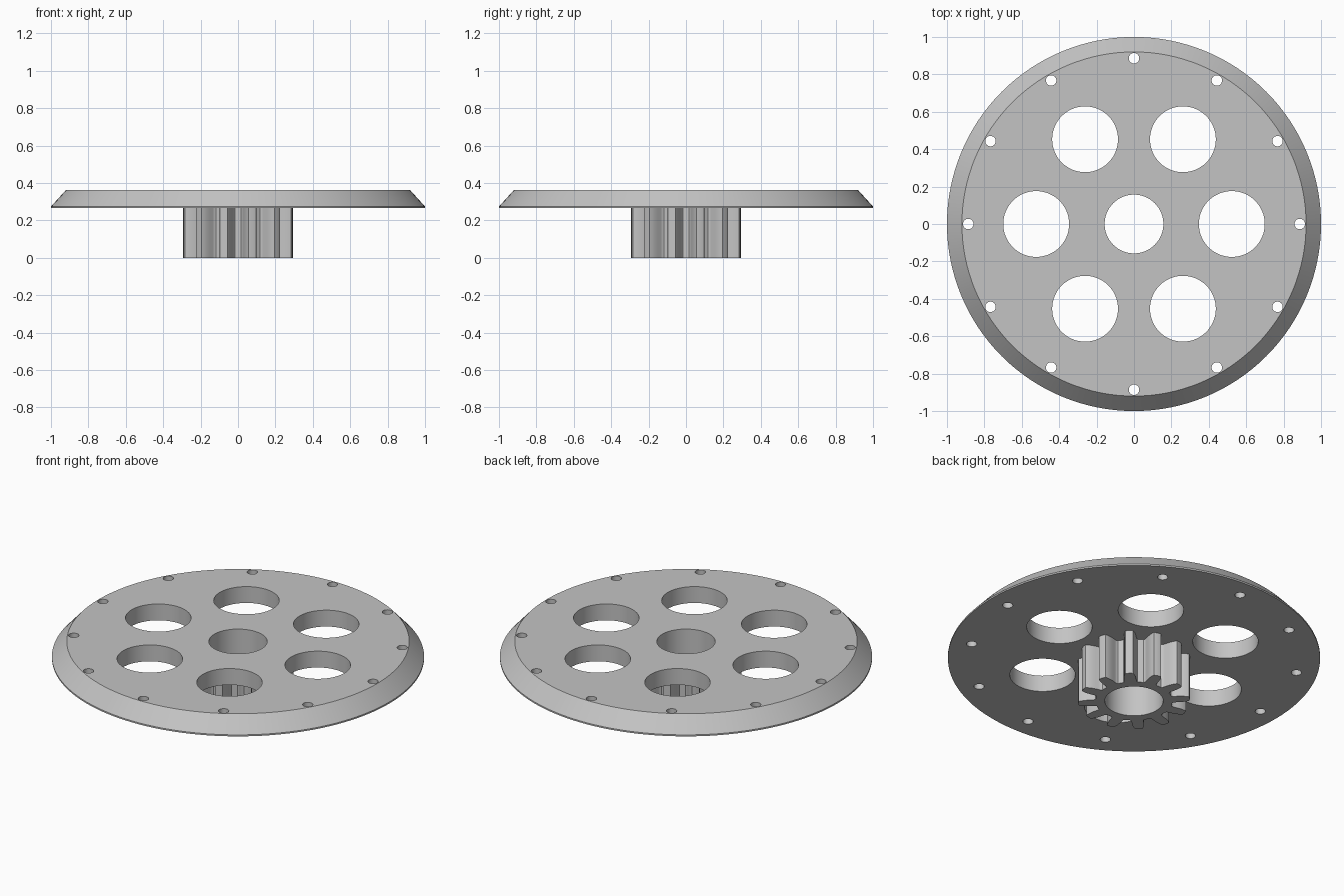
import bpy, bmesh, math

if "Cube" in bpy.data.objects:
    bpy.data.objects.remove(bpy.data.objects["Cube"])

steel = bpy.data.materials.new("steel grey")
steel.diffuse_color = (0.55, 0.55, 0.55, 1)
steel.use_nodes = True
steel.node_tree.nodes["Principled BSDF"].inputs["Base Color"].default_value = steel.diffuse_color


def make_object(name, bm):
    bmesh.ops.recalc_face_normals(bm, faces=bm.faces)
    mesh = bpy.data.meshes.new(name)
    bm.to_mesh(mesh)
    bm.free()
    obj = bpy.data.objects.new(name, mesh)
    bpy.context.collection.objects.link(obj)
    mesh.materials.append(steel)
    return obj


def ring(bm, radius, z, n):
    return [bm.verts.new((radius * math.cos(2 * math.pi * i / n),
                          radius * math.sin(2 * math.pi * i / n), z)) for i in range(n)]


def loft(bm, rings):
    n = len(rings[0])
    bm.faces.new(rings[0])
    bm.faces.new(rings[-1])
    for a, b in zip(rings, rings[1:]):
        for i in range(n):
            bm.faces.new((a[i], a[(i + 1) % n], b[(i + 1) % n], b[i]))


def boolean(target, tool, operation):
    mod = target.modifiers.new(operation.lower(), 'BOOLEAN')
    mod.operation, mod.object, mod.solver = operation, tool, 'EXACT'
    bpy.context.view_layer.objects.active = target
    bpy.ops.object.modifier_apply(modifier=mod.name)
    bpy.data.objects.remove(tool)


# Bevelled plate with a thin straight lip
bm = bmesh.new()
loft(bm, [ring(bm, r, z, 128) for r, z in
          ((1.0, 0.265), (1.0, 0.274), (0.92, 0.362))])
plate = make_object("geared_plate", bm)

# Twelve-tooth pinion: half a tooth as (degrees from tooth centre, radius)
flank = [(10.5, 0.207), (9, 0.213), (8.2, 0.225), (7.5, 0.245),
         (6.6, 0.265), (5.4, 0.284), (4, 0.299)]
tooth = [(-a, r) for a, r in flank] + [(0, 0.301)] + flank[::-1]
outline = [(math.radians(15 + 30 * k + a), r) for k in range(12) for a, r in tooth]
bm = bmesh.new()
loft(bm, [[bm.verts.new((r * math.cos(a), r * math.sin(a), z)) for a, r in outline]
          for z in (0, 0.31)])
boolean(plate, make_object("pinion", bm), 'UNION')

# Centre bore, six large windows and twelve bolt holes
holes = [(0, 0, 0.157, 64)]
holes += [(0.523, math.radians(60 * k), 0.176, 64) for k in range(6)]
holes += [(0.886, math.radians(30 * k), 0.028, 24) for k in range(12)]
bm = bmesh.new()
for dist, angle, radius, n in holes:
    rings = [ring(bm, radius, z, n) for z in (-0.1, 0.5)]
    for v in rings[0] + rings[1]:
        v.co.x += dist * math.cos(angle)
        v.co.y += dist * math.sin(angle)
    loft(bm, rings)
boolean(plate, make_object("hole_cutters", bm), 'DIFFERENCE')

# Smooth walls with crisp rims
bpy.ops.object.select_all(action='DESELECT')
plate.select_set(True)
bpy.context.view_layer.objects.active = plate
bpy.ops.object.shade_smooth_by_angle(angle=math.radians(30))
